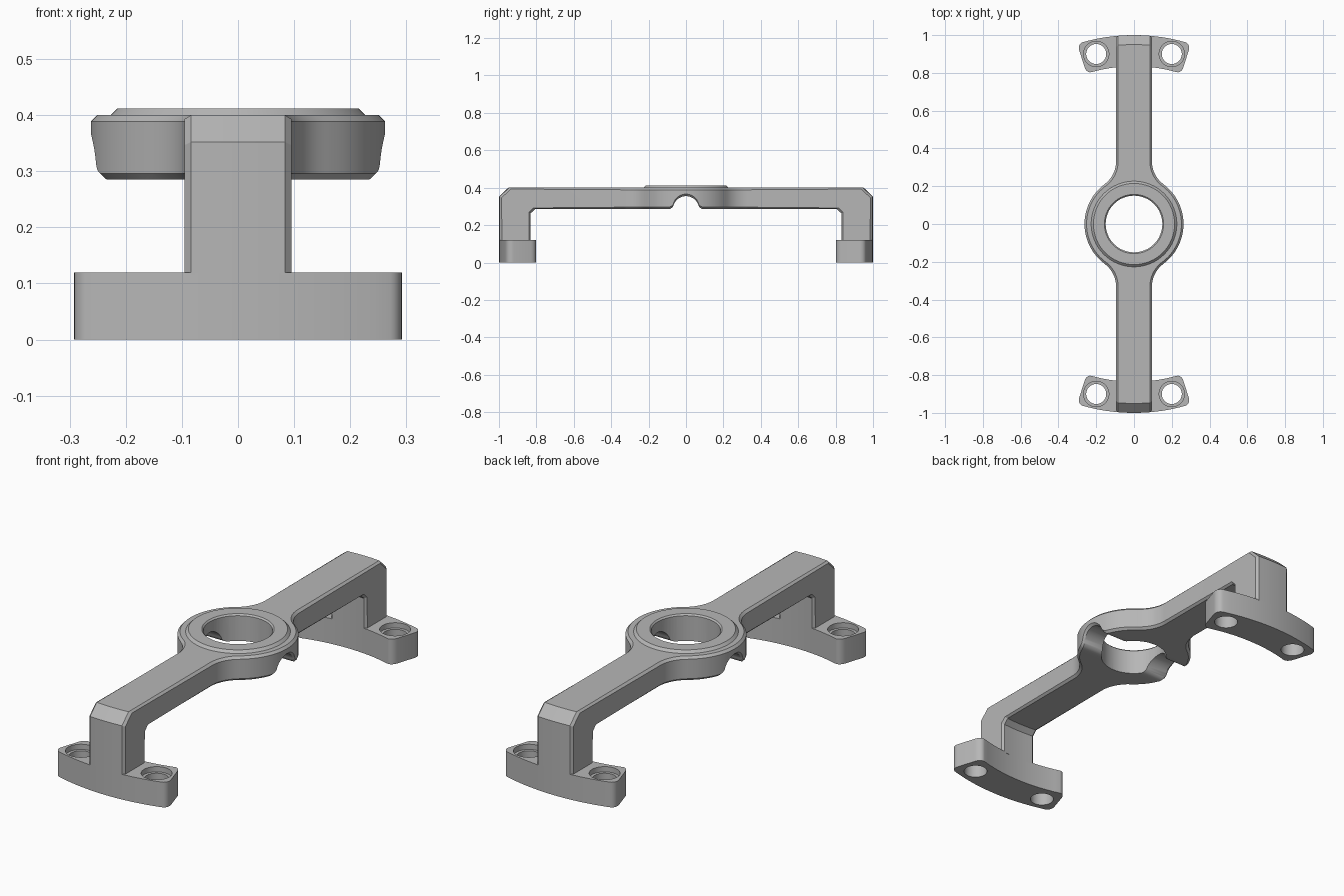
import bpy, bmesh
from math import sin, cos, sqrt, pi, radians, hypot

cube = bpy.data.objects.get("Cube")
if cube:
    bpy.data.objects.remove(cube, do_unlink=True)

grey = bpy.data.materials.new("plain_grey")
grey.use_nodes = True
grey.diffuse_color = (0.47, 0.47, 0.47, 1)
grey.node_tree.nodes["Principled BSDF"].inputs["Base Color"].default_value = grey.diffuse_color

ARM, HUB, FILLET, BORE = 0.095, 0.262, 0.15, 0.15
TOP, UNDER, CHAMFER = 0.40, 0.285, 0.011
LEG_IN, FOOT_TOP = 0.835, 0.12
NOTCH, FLARE = 0.07, 0.03
SEG = 64


def make(name, bm):
    bmesh.ops.recalc_face_normals(bm, faces=bm.faces[:])
    mesh = bpy.data.meshes.new(name)
    bm.to_mesh(mesh)
    bm.free()
    mesh.materials.append(grey)
    ob = bpy.data.objects.new(name, mesh)
    bpy.context.collection.objects.link(ob)
    return ob


def loft(name, rings, closed=False):
    """Skin equal-length rings of points, capping the ends of an open loft."""
    bm = bmesh.new()
    rows = [[bm.verts.new(p) for p in r] for r in rings]
    n = len(rows[0])
    pairs = list(zip(rows, rows[1:]))
    if closed:
        pairs.append((rows[-1], rows[0]))
    for a, b in pairs:
        for i in range(n):
            j = (i + 1) % n
            bm.faces.new((a[i], a[j], b[j], b[i]))
    if not closed:
        bm.faces.new(rows[0])
        bm.faces.new(rows[-1])
    return make(name, bm)


def lathe(name, profile, centre=(0, 0), closed=False):
    rings = [[(centre[0] + r * cos(2 * pi * k / SEG), centre[1] + r * sin(2 * pi * k / SEG), z)
              for k in range(SEG)] for r, z in profile]
    return loft(name, rings, closed)


def cut(ob, cutter):
    """Subtract the cutter and bake the result."""
    mod = ob.modifiers.new("cut", 'BOOLEAN')
    mod.operation, mod.solver, mod.object = 'DIFFERENCE', 'EXACT', cutter
    bpy.context.view_layer.update()
    graph = bpy.context.evaluated_depsgraph_get()
    mesh = bpy.data.meshes.new_from_object(ob.evaluated_get(graph))
    ob.modifiers.clear()
    ob.data = mesh
    bpy.data.objects.remove(cutter, do_unlink=True)


def smooth(ob):
    bpy.ops.object.select_all(action='DESELECT')
    ob.select_set(True)
    bpy.context.view_layer.objects.active = ob
    bpy.ops.object.shade_smooth_by_angle(angle=radians(25))


# Plan outline: hub circle blended into the straight arms
fillet_y = sqrt((HUB + FILLET) ** 2 - (ARM + FILLET) ** 2)
join_y = fillet_y * HUB / (HUB + FILLET)


def half_width(y):
    """Half width and sideways share of the outline normal."""
    y = abs(y)
    if y >= fillet_y:
        return ARM, 1
    if y > join_y:
        s = sqrt(FILLET ** 2 - (fillet_y - y) ** 2)
        return ARM + FILLET - s, s / FILLET
    w = sqrt(HUB ** 2 - y ** 2)
    return w, w / HUB


# Underside: flat with a flared round cross channel
flare_y = sqrt((NOTCH + FLARE) ** 2 - FLARE ** 2)
lip_y = flare_y * NOTCH / (NOTCH + FLARE)


def underside(y):
    y = abs(y)
    if y <= lip_y:
        return UNDER + sqrt(NOTCH ** 2 - y ** 2)
    if y < flare_y:
        return UNDER + FLARE - sqrt(FLARE ** 2 - (flare_y - y) ** 2)
    return UNDER


# Bridge body: chamfered section swept up one leg, across and down the other
def section(yo, zo, yi, zi):
    w, nx = half_width(yo)
    length = hypot(yi - yo, zi - zo)
    dy, dz = (yi - yo) / length * CHAMFER, (zi - zo) / length * CHAMFER
    flat = w - CHAMFER / nx
    steps = [flat * k / 2 for k in range(-2, 3)]
    pts = [(x, yo, zo) for x in steps]
    pts += [(w, yo + dy, zo + dz), (w, yi - dy, zi - dz)]
    pts += [(x, yi, zi) for x in reversed(steps)]
    pts += [(-w, yi - dy, zi - dz), (-w, yo + dy, zo + dz)]
    if abs(yo) > 0.8:  # leg faces follow the round plan
        side = 1 if yo > 0 else -1
        pts = [(x, side * sqrt(y * y - x * x), z) for x, y, z in pts]
    return pts


leg = [(1.0, FOOT_TOP - 0.005, LEG_IN, FOOT_TOP - 0.005),
       (1.0, 0.352, LEG_IN, 0.263),
       (0.95, TOP, 0.812, UNDER)]
ys = [fillet_y - (fillet_y - join_y) * k / 10 for k in range(10)]
ys += [join_y - (join_y - flare_y) * k / 6 for k in range(6)]
ys += [flare_y - (flare_y - lip_y) * sin(pi / 2 * k / 6) for k in range(6)]
ys += [lip_y * sin(pi / 2 * (1 - k / 10)) for k in range(10)]
half = leg + [(y, TOP, y, underside(y)) for y in ys]
middle = [(0, TOP, 0, underside(0))]
other = [(-a, b, -c, d) for a, b, c, d in reversed(half)]
body = loft("bridge_body", [section(*s) for s in half + middle + other])
cut(body, lathe("bore_cutter", [(BORE, 0.1), (BORE, 0.6)]))
smooth(body)

# Raised collar around the bore
collar = lathe("hub_collar", [(BORE, TOP), (0.227, TOP), (0.215, 0.412),
                              (0.157, 0.412), (BORE, 0.405)], closed=True)
smooth(collar)


# Curved feet with rounded ends and counterbored screw holes
def foot(name, side):
    spread, n = radians(17.5), 20
    angles = [spread * (2 * k / n - 1) for k in range(n + 1)]
    outline = [(sin(a), side * cos(a)) for a in angles]
    outline += [(LEG_IN * sin(a), side * LEG_IN * cos(a)) for a in reversed(angles)]
    ob = loft(name, [[(x, y, z) for x, y in outline] for z in (0, FOOT_TOP)])
    bm = bmesh.new()
    bm.from_mesh(ob.data)
    corners = [e for e in bm.edges
               if abs(e.verts[0].co.z - e.verts[1].co.z) > 0.1
               and e.calc_face_angle(0) > 0.8]
    bmesh.ops.bevel(bm, geom=corners, offset=0.035, segments=6,
                    profile=0.5, affect='EDGES')
    bm.to_mesh(ob.data)
    bm.free()
    for x in (-0.2, 0.2):
        cut(ob, lathe("screw_cutter", [(0.053, -0.1), (0.053, 0.095),
                                       (0.067, 0.095), (0.067, 0.2)], (x, side * 0.9)))
    smooth(ob)


foot("front_foot", -1)
foot("back_foot", 1)
